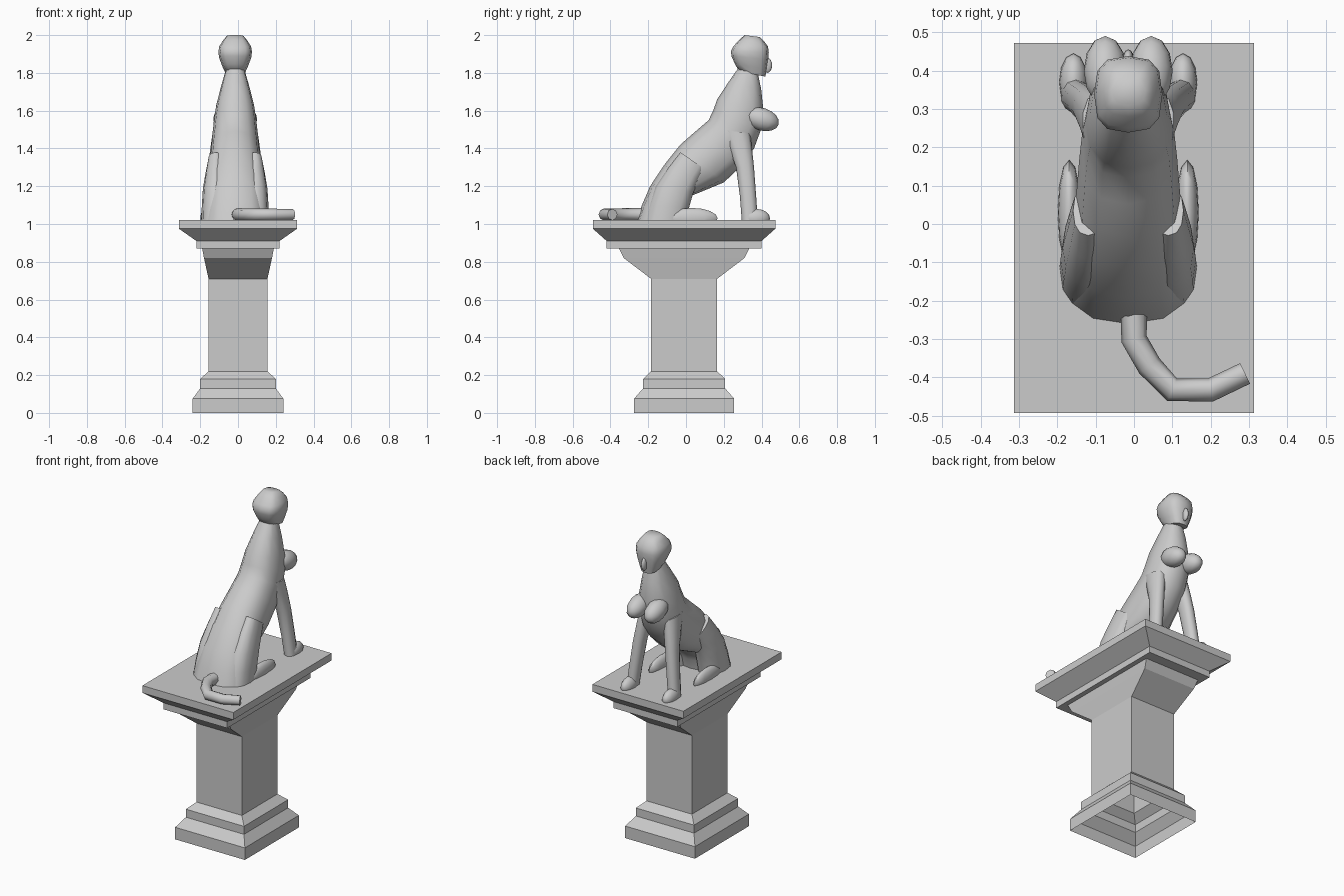
import bpy, bmesh, math
from mathutils import Matrix, Vector

old = bpy.data.objects.get("Cube")
if old:
    bpy.data.objects.remove(old, do_unlink=True)

stone = bpy.data.materials.new("grey stone")
stone.use_nodes = True
GREY = (0.6, 0.6, 0.6, 1)
stone.diffuse_color = GREY
stone.node_tree.nodes["Principled BSDF"].inputs["Base Color"].default_value = GREY

MIDDLE = -0.015  # the figure sits slightly off centre
LEDGE = 1.02     # top of the pedestal


def finish(name, bm, smooth=True):
    """Turn a bmesh into a named stone object."""
    bmesh.ops.recalc_face_normals(bm, faces=bm.faces[:])
    mesh = bpy.data.meshes.new(name)
    bm.to_mesh(mesh)
    bm.free()
    mesh.materials.append(stone)
    obj = bpy.data.objects.new(name, mesh)
    bpy.context.collection.objects.link(obj)
    if smooth:
        bpy.ops.object.select_all(action='DESELECT')
        obj.select_set(True)
        bpy.context.view_layer.objects.active = obj
        bpy.ops.object.shade_smooth_by_angle(angle=math.radians(55))


def bridge(rings, open_start=False):
    """Join rings of points into a skin with capped ends."""
    bm = bmesh.new()
    loops = [[bm.verts.new(point) for point in ring] for ring in rings]
    for lower, upper in zip(loops, loops[1:]):
        for i in range(len(lower)):
            bm.faces.new((lower[i - 1], lower[i], upper[i], upper[i - 1]))
    if not open_start:
        bm.faces.new(loops[0])
    bm.faces.new(loops[-1])
    return bm


def with_midpoints(sections):
    """Insert a smoothly interpolated section between each pair."""
    padded = [sections[0], *sections, sections[-1]]
    result = []
    for before, start, end, after in zip(padded, padded[1:], padded[2:], padded[3:]):
        result.append(start)
        result.append([(9 * (s + e) - b - a) / 16
                       for b, s, e, a in zip(before, start, end, after)])
    return result + [sections[-1]]


def loft(name, sections, offset=0, sides=12, power=0.85):
    """Sections: rear y and z, front y and z, half width, sideways splay."""
    rings = []
    for section in with_midpoints(sections):
        rear, front = Vector((0, *section[:2])), Vector((0, *section[2:4]))
        width, splay = section[4:]
        ring = []
        for i in range(sides):
            angle = math.tau * i / sides
            along, across = (math.copysign(abs(t) ** power, t)
                             for t in (math.cos(angle), math.sin(angle)))
            point = (rear + front) / 2 + (front - rear) / 2 * along
            point.x = MIDDLE + offset + splay + width * across
            ring.append(point)
        rings.append(ring)
    finish(name, bridge(rings))


def ball(name, centre, radii, tilt=0):
    """Low-poly ellipsoid, tilted about the sideways axis."""
    bm = bmesh.new()
    place = Matrix.LocRotScale(Vector(centre) + Vector((MIDDLE, 0, 0)),
                               Matrix.Rotation(tilt, 3, 'X'), Vector(radii))
    bmesh.ops.create_uvsphere(bm, u_segments=12, v_segments=8, radius=1, matrix=place)
    finish(name, bm)


# Pedestal: straight courses joined by slopes, open underneath
courses = []
for z, half_x, half_y, height in [
        (0, .24, .265, .075), (.13, .2, .217, .05), (.22, .156, .175, .49),
        (.82, .18, .32, 0), (.87, .19, .345, 0),
        (.87, .22, .41, .04), (.975, .313, .483, .045)]:
    for level in sorted({z, z + height}):
        courses.append([(half_x * sx, half_y * sy - .01, level)
                        for sx, sy in ((-1, -1), (1, -1), (1, 1), (-1, 1))])
finish("pedestal", bridge(courses, open_start=True), smooth=False)

# Torso from rump to neck
loft("torso", [
    (-.26, LEDGE, -.02, LEDGE, .165, 0),
    (-.19, 1.2, .03, 1.15, .15, 0),
    (-.03, 1.42, .2, 1.22, .135, 0),
    (.12, 1.55, .36, 1.4, .12, 0),
    (.165, 1.66, .41, 1.6, .1, 0),
    (.28, 1.83, .38, 1.8, .05, 0)])

# Head and nose
loft("head", [
    (.28, 1.81, .42, 1.78, .05, 0),
    (.24, 1.89, .435, 1.87, .085, 0),
    (.25, 1.94, .434, 1.94, .084, 0),
    (.31, 2, .39, 1.99, .045, 0)], power=.7)
ball("nose", (0, .43, 1.84), (.014, .026, .04))

# Paired parts: splay is mirrored by the side
for label, side in (("left", 1), ("right", -1)):
    loft(label + "_foreleg", [
        (.18, 1.5, .34, 1.48, .04, side * .08),
        (.265, 1.3, .36, 1.3, .036, side * .11),
        (.295, LEDGE, .38, LEDGE, .033, side * .143)], sides=10)
    loft(label + "_haunch", [
        (-.22, LEDGE, 0, LEDGE, .075, 0),
        (-.16, 1.2, .04, 1.17, .067, 0),
        (-.03, 1.38, .1, 1.29, .04, 0)], offset=side * .104)
    ball(label + "_breast", (side * .06, .4, 1.555), (.056, .095, .06), tilt=-.3)
    ball(label + "_forepaw", (side * .143, .37, 1.03), (.037, .075, .05))
    ball(label + "_hind_foot", (side * .154, .03, 1.03), (.03, .137, .055))

# Tail curling round to the left
path = [(0, -.22), (0, -.3), (.04, -.37), (.1, -.433), (.2, -.433), (.29, -.39)]
curve = bpy.data.curves.new("tail", 'CURVE')
curve.dimensions = '3D'
curve.bevel_depth = .035
curve.bevel_resolution = 2
curve.use_fill_caps = True
spline = curve.splines.new('POLY')
spline.points.add(len(path) - 1)
for i, (x, y) in enumerate(path):
    spline.points[i].radius = 1 - .03 * i
    spline.points[i].co = (x, y, LEDGE + .03, 1)
curve.materials.append(stone)
bpy.context.collection.objects.link(bpy.data.objects.new("tail", curve))
